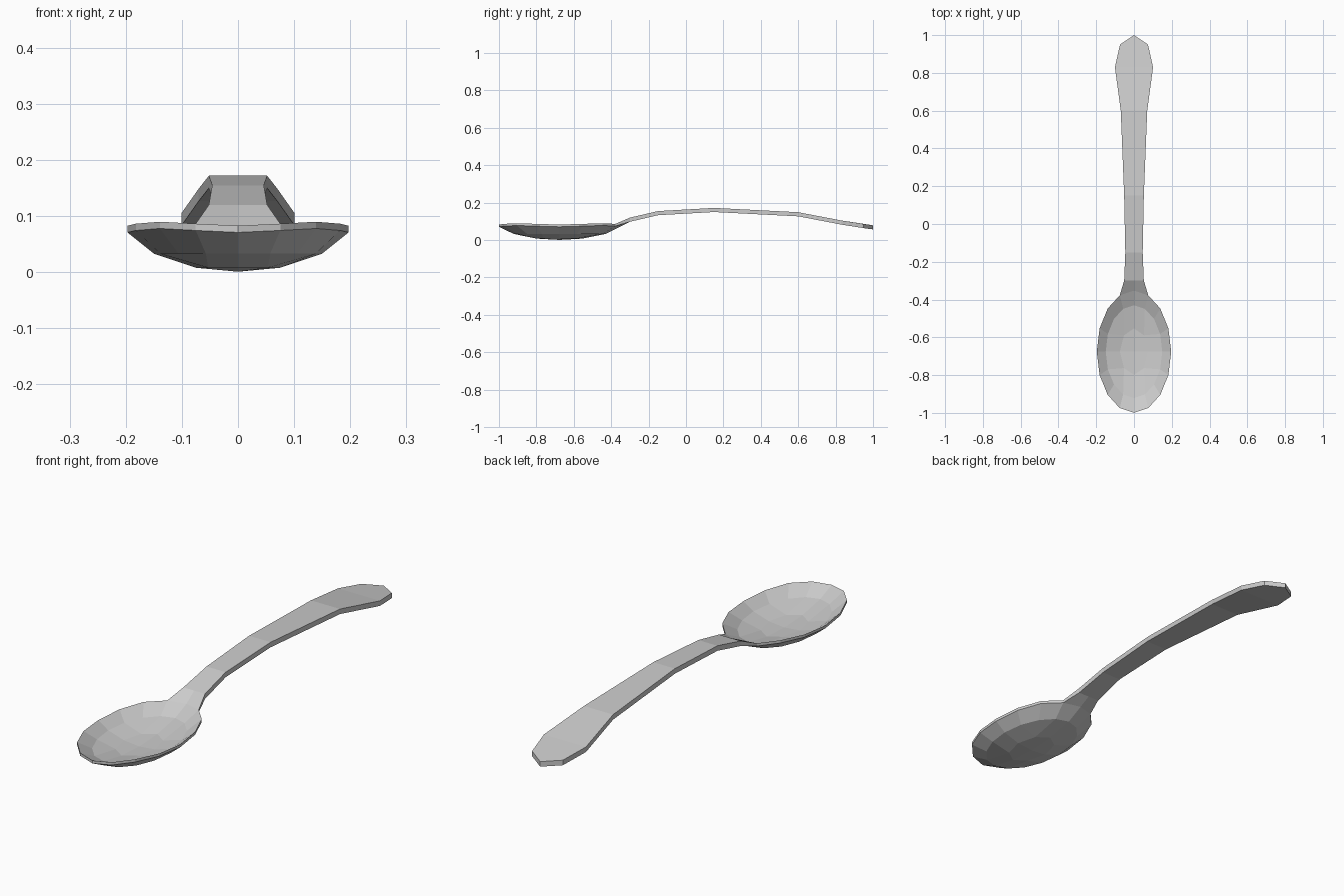
import bpy, bmesh, math

if "Cube" in bpy.data.objects:
    bpy.data.objects.remove(bpy.data.objects["Cube"])

CY, RX, RY = -0.676, 0.197, 0.323
# bowl rings: (relative radius, top z, thickness)
RINGS = [(0, 0.021, 0.020), (0.38, 0.028, 0.020), (0.76, 0.051, 0.018), (1, 0.083, 0.012)]
# handle rows: (y at sides, y at middle, half width, top z at sides, top z at middle)
HANDLE = [(-0.30, -0.30, 0.052, 0.120, 0.120), (-0.15, -0.15, 0.046, 0.155, 0.155),
          (0.15, 0.15, 0.052, 0.172, 0.172), (0.60, 0.60, 0.070, 0.149, 0.149),
          (0.83, 0.83, 0.101, 0.105, 0.105), (0.95, 1.00, 0.074, 0.086, 0.079)]

pts, thick, faces = [], [], []


def add(x, y, z, t):
    pts.append((x, y, z))
    thick.append(t)
    return len(pts) - 1


def bowl_point(ring, a):
    r, z, t = RINGS[ring]
    if ring == 3:
        z += 0.007 * math.sin(2 * a) ** 2
    return add(RX * r * math.cos(a), CY + RY * r * math.sin(a), z, t)


# bowl floor: 4 x 4 grid bent into a disc
grid = {}
for u in range(-2, 3):
    for v in range(-2, 3):
        k = max(abs(u), abs(v))
        if abs(u) >= abs(v):
            a = math.pi / 4 * v / u if u else 0
            a += math.pi if u < 0 else 0
        else:
            a = math.pi / 2 - math.pi / 4 * u / v
            a += math.pi if v < 0 else 0
        grid[u, v] = (bowl_point(k, a), round(a / (math.pi / 8)) % 16)
for u in range(-2, 2):
    for v in range(-2, 2):
        faces.append([grid[p][0] for p in ((u, v), (u + 1, v), (u + 1, v + 1), (u, v + 1))])

# bowl rim: outer ring of 16 points
inner = {s: i for (u, v), (i, s) in grid.items() if max(abs(u), abs(v)) == 2}
rim = [bowl_point(3, math.pi / 8 * s) for s in range(16)]
for s in range(16):
    n = (s + 1) % 16
    faces.append([inner[s], rim[s], rim[n], inner[n]])

# handle: two columns growing from the back of the rim
row = [rim[5], rim[4], rim[3]]
for ys, ym, w, zs, zm in HANDLE:
    new = [add(-w, ys, zs, 0.022), add(0, ym, zm, 0.022), add(w, ys, zs, 0.022)]
    for c in (0, 1):
        faces.append([row[c], row[c + 1], new[c + 1], new[c]])
    row = new

# underside and edge walls
bm = bmesh.new()
top = [bm.verts.new(p) for p in pts]
low = [bm.verts.new((x, y, z - t)) for (x, y, z), t in zip(pts, thick)]
edges = {(f[i], f[(i + 1) % 4]) for f in faces for i in range(4)}
for f in faces:
    bm.faces.new([top[i] for i in f])
    bm.faces.new([low[i] for i in reversed(f)])
for a, b in sorted(edges):
    if (b, a) not in edges:
        bm.faces.new([top[b], top[a], low[a], low[b]])
bmesh.ops.recalc_face_normals(bm, faces=bm.faces)
mesh = bpy.data.meshes.new("spoon")
bm.to_mesh(mesh)
bm.free()
bpy.context.collection.objects.link(bpy.data.objects.new("spoon", mesh))
